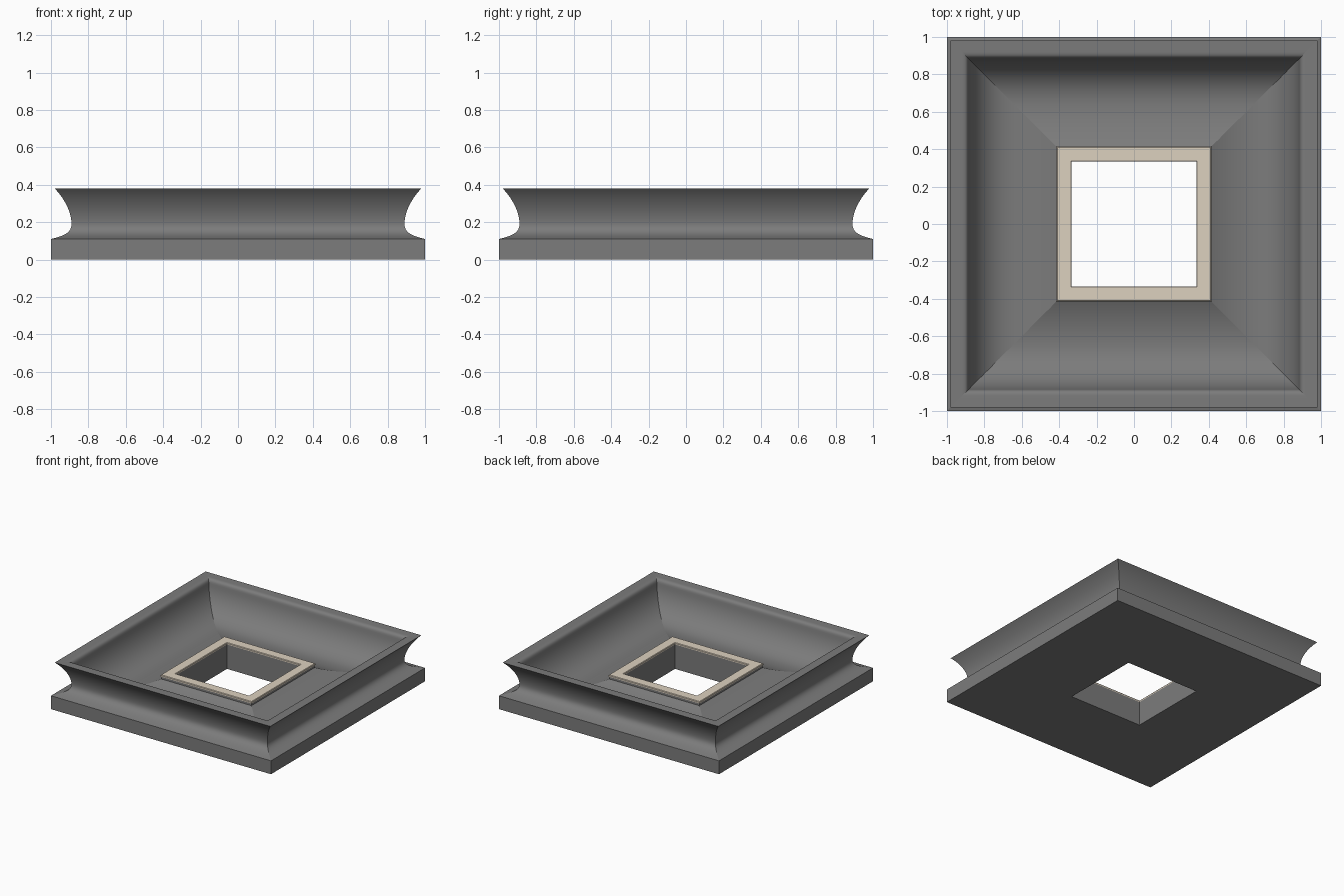
import bpy, bmesh, math

if "Cube" in bpy.data.objects:
    bpy.data.objects.remove(bpy.data.objects["Cube"])


def material(name, rgb):
    m = bpy.data.materials.new(name)
    m.diffuse_color = (*rgb, 1)
    m.use_nodes = True
    m.node_tree.nodes["Principled BSDF"].inputs["Base Color"].default_value = m.diffuse_color
    return m


def bezier(p0, p1, p2, p3, n):
    pts = []
    for i in range(n + 1):
        t = i / n
        s = 1 - t
        pts.append(tuple(s**3 * a + 3 * s * s * t * b + 3 * s * t * t * c + t**3 * d
                         for a, b, c, d in zip(p0, p1, p2, p3)))
    return pts


def square_sweep(name, profile, mat, sharp=30):
    """Sweep a closed (half width, height) profile round a square with mitred corners."""
    bm = bmesh.new()
    corners = [(1, -1), (1, 1), (-1, 1), (-1, -1)]
    rings = [[bm.verts.new((r * x, r * y, z)) for x, y in corners] for r, z in profile]
    n = len(rings)
    for i in range(n):
        a, b = rings[i], rings[(i + 1) % n]
        for k in range(4):
            j = (k + 1) % 4
            bm.faces.new((a[k], a[j], b[j], b[k]))
    bmesh.ops.recalc_face_normals(bm, faces=bm.faces)
    for f in bm.faces:
        f.smooth = True
    for e in bm.edges:
        e.smooth = e.calc_face_angle(0) < math.radians(sharp)
    # mitre edges stay crisp
    for i in range(n):
        for k in range(4):
            e = bm.edges.get((rings[i][k], rings[(i + 1) % n][k]))
            e.smooth = False
    me = bpy.data.meshes.new(name)
    bm.to_mesh(me)
    bm.free()
    me.materials.append(mat)
    ob = bpy.data.objects.new(name, me)
    bpy.context.collection.objects.link(ob)
    return ob


grey = material("dark grey", (0.2, 0.2, 0.2))
cream = material("cream stone", (0.72, 0.635, 0.52))

# Body: plinth, concave outer moulding, rounded rim, troughed inside, square well
outer = (bezier((1.0, 0.11), (0.94, 0.125), (0.89, 0.14), (0.89, 0.19), 10)
         + bezier((0.89, 0.19), (0.89, 0.25), (0.925, 0.325), (0.98, 0.38), 12)[1:])
lip = bezier((0.92, 0.38), (0.9, 0.379), (0.888, 0.372), (0.885, 0.345), 6)
dish = (bezier((0.885, 0.345), (0.87, 0.22), (0.78, 0.12), (0.65, 0.12), 16)[1:]
        + bezier((0.65, 0.12), (0.56, 0.12), (0.48, 0.145), (0.41, 0.18), 10)[1:])
body = [(0.333, 0.0), (1.0, 0.0)] + outer + lip + dish + [(0.41, 0.2), (0.333, 0.2)]
square_sweep("tray_body", body, grey)

# Pale frame capping the lip of the well
frame = [(0.333, 0.2), (0.414, 0.2), (0.414, 0.21), (0.41, 0.215), (0.337, 0.215), (0.333, 0.21)]
square_sweep("well_frame", frame, cream)
